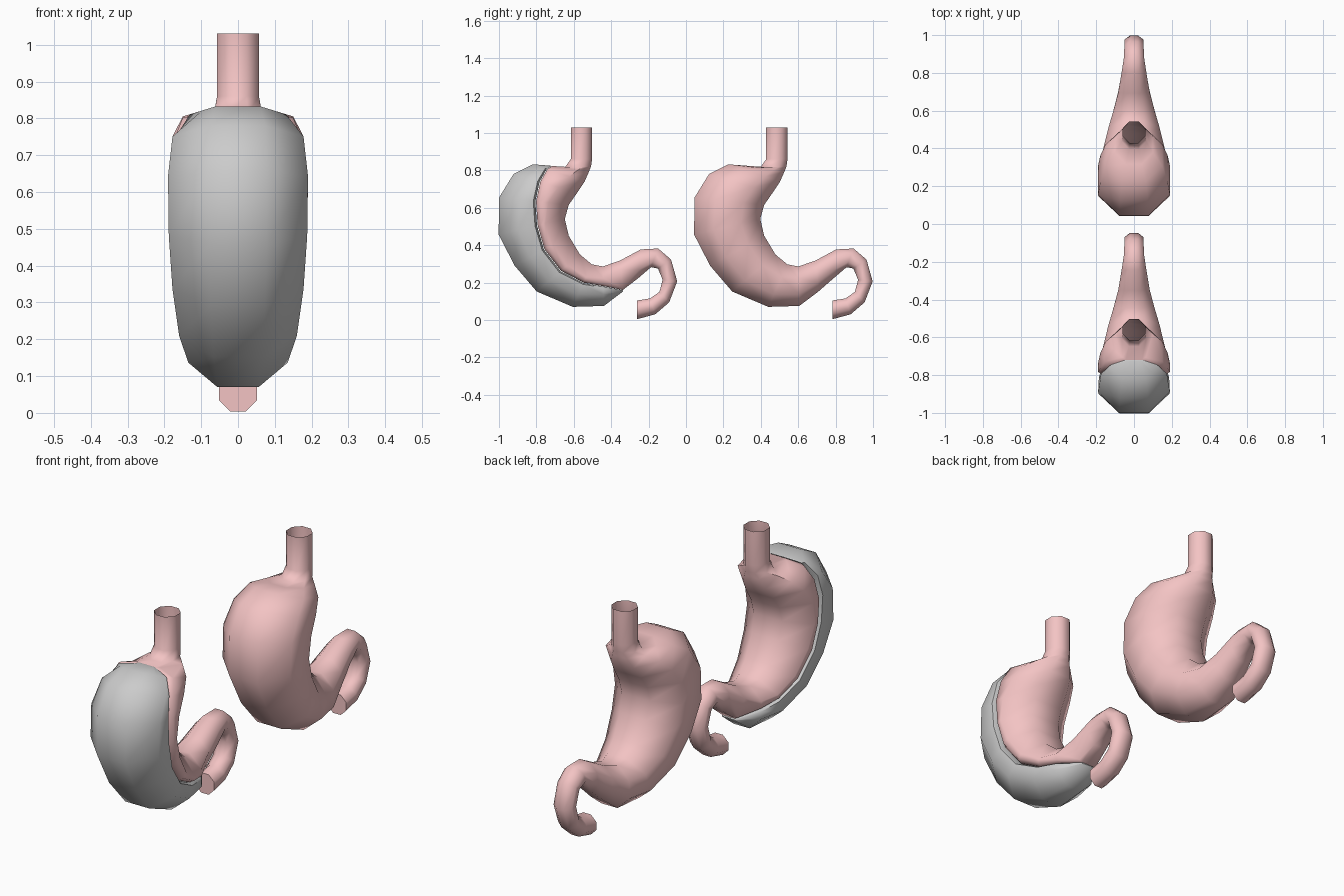
import bpy, bmesh, math

if "Cube" in bpy.data.objects:
    bpy.data.objects.remove(bpy.data.objects["Cube"])

# Stations along the organ: inner y, z, outer y, z, half width, cut position (1 = uncut)
STATIONS = [
    (.540, 1.03, .426, 1.03, .057, 1), (.540, .86, .426, .86, .057, 1),
    (.534, .82, .394, .815, .064, 1), (.522, .79, .315, .825, .10, .95),
    (.500, .74, .223, .832, .15, .72), (.460, .68, .120, .78, .178, .58),
    (.415, .615, .043, .655, .190, .47), (.394, .54, .040, .457, .188, .41),
    (.415, .45, .126, .29, .178, .45), (.475, .35, .244, .152, .160, .44),
    (.539, .297, .437, .070, .135, .43), (.598, .286, .603, .075, .108, .50),
    (.690, .318, .705, .152, .083, .95), (.800, .377, .785, .222, .066, 1),
    (.893, .382, .855, .282, .053, 1), (.962, .323, .892, .275, .051, 1),
    (.995, .206, .917, .215, .051, 1), (.952, .094, .900, .150, .051, 1),
    (.877, .030, .850, .115, .051, 1), (.780, .004, .780, .104, .051, 1),
]


def width(u):
    """Octagon half width across the section, u from inner to outer side."""
    d = min(u, 1 - u)
    return min(1, .414 + 2 * d)


def section(station, part):
    yi, zi, yo, zo, w, s = station
    if part == "full" or (part == "sleeve" and s == 1):
        prof = [(u, width(u)) for u in (0, .293, .707, 1)]
    elif part == "sleeve":
        prof = [(0, .414), (.293, 1), (s - .05, width(s - .05)), (s, .84 * width(s))]
    else:
        a = s + .01
        b = min(a + .03, 1)
        c = max(.707, (b + 1) / 2 if b > .68 else .707)
        prof = [(a, .84 * width(a)), (b, .98 * width(b)), (c, width(c)), (1, .414)]
    loop = [(u, x) for u, x in prof] + [(u, -x) for u, x in reversed(prof)]
    return [(x * w, yi + (yo - yi) * u, zi + (zo - zi) * u) for u, x in loop]


def loft(name, stations, part, y_offset, material=None, cap_start=False):
    bm = bmesh.new()
    rings = [[bm.verts.new((x, y + y_offset, z)) for x, y, z in section(s, part)]
             for s in stations]
    for a, b in zip(rings, rings[1:]):
        for i in range(8):
            j = (i + 1) % 8
            bm.faces.new((a[i], a[j], b[j], b[i]))
    bm.faces.new(rings[-1])
    if cap_start:
        bm.faces.new(rings[0])
    bmesh.ops.recalc_face_normals(bm, faces=bm.faces)
    mesh = bpy.data.meshes.new(name)
    bm.to_mesh(mesh)
    bm.free()
    obj = bpy.data.objects.new(name, mesh)
    bpy.context.collection.objects.link(obj)
    if material:
        mesh.materials.append(material)
    bpy.ops.object.select_all(action='DESELECT')
    obj.select_set(True)
    bpy.context.view_layer.objects.active = obj
    bpy.ops.object.shade_smooth_by_angle(angle=math.radians(62))
    return obj


pink = bpy.data.materials.new("pink_tissue")
pink.diffuse_color = (.9, .55, .55, 1)
pink.use_nodes = True
pink.node_tree.nodes["Principled BSDF"].inputs["Base Color"].default_value = pink.diffuse_color

# Whole stomach with its inlet tube and curled outlet
loft("whole_stomach", STATIONS, "full", .003, pink)

# Narrowed stomach and the grey outer portion separated from it
loft("stomach_sleeve", STATIONS, "sleeve", -1.042, pink)
loft("removed_portion", STATIONS[3:13], "removed", -1.042, cap_start=True)
